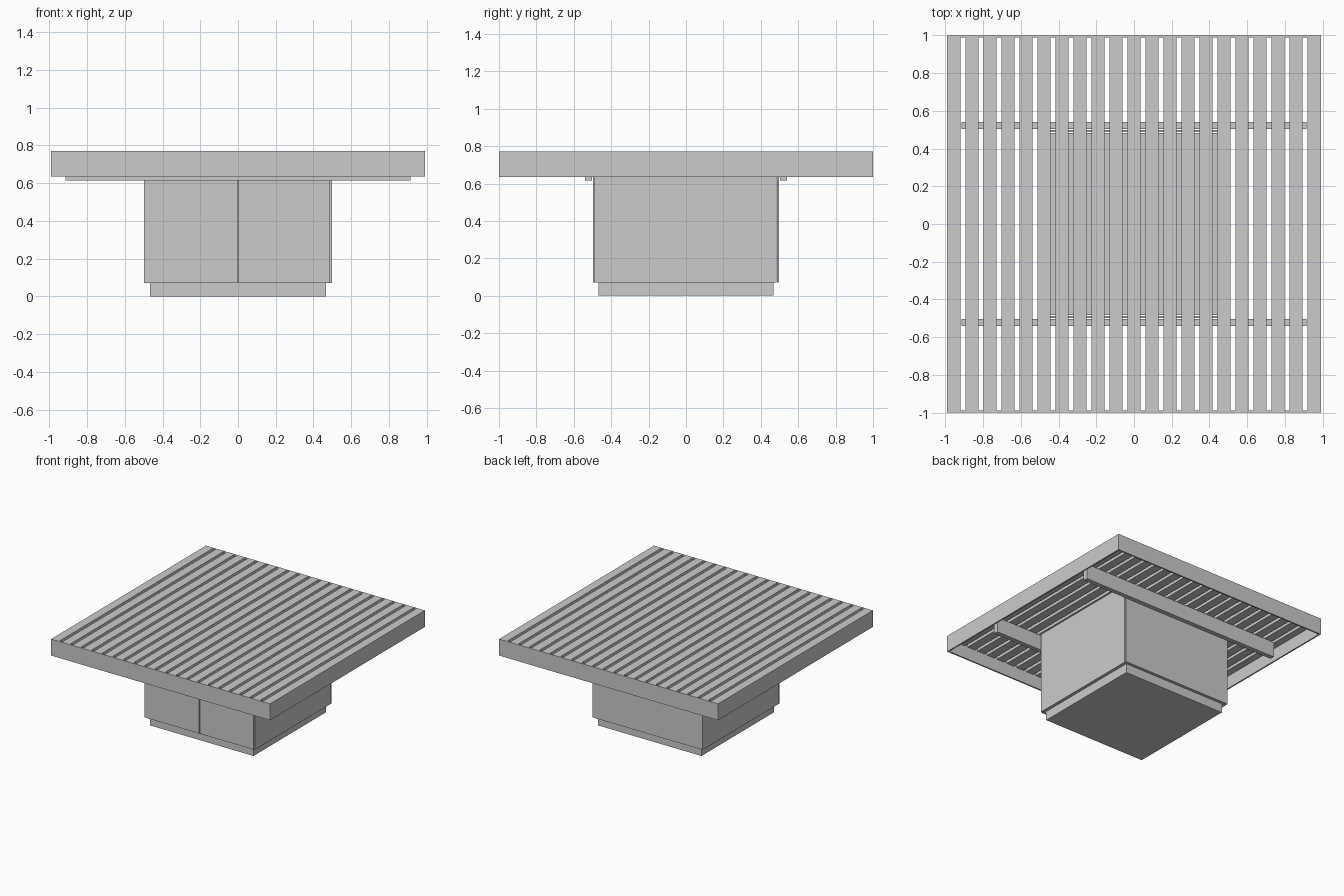
import bpy

if "Cube" in bpy.data.objects:
    bpy.data.objects.remove(bpy.data.objects["Cube"])


def box(name, x0, x1, y0, y1, z0, z1):
    """Axis-aligned box given by its extents."""
    bpy.ops.mesh.primitive_cube_add(size=1, location=((x0 + x1) / 2, (y0 + y1) / 2, (z0 + z1) / 2))
    ob = bpy.context.object
    ob.name = name
    ob.scale = (x1 - x0, y1 - y0, z1 - z0)
    bpy.ops.object.transform_apply(location=False, rotation=False, scale=True)
    return ob


HX, HY = 0.99, 1.0            # half extents of the table top
TOP, SLAT_Z, APRON_Z = 0.77, 0.74, 0.635
T = 0.012                     # apron thickness

# Slatted top: 21 boards with an array modifier
slats = box("top_slats", -HX, -HX + 0.07, -HY + T, HY - T, SLAT_Z, TOP)
arr = slats.modifiers.new("repeat", 'ARRAY')
arr.count = 21
arr.use_relative_offset = False
arr.use_constant_offset = True
arr.constant_offset_displace = ((2 * HX - 0.07) / 20, 0, 0)

# Apron frame around the top
box("apron_front", -HX, HX, -HY, -HY + T, APRON_Z, TOP)
box("apron_back", -HX, HX, HY - T, HY, APRON_Z, TOP)
box("apron_left", -HX, -HX + T, -HY + T, HY - T, APRON_Z, SLAT_Z)
box("apron_right", HX - T, HX, -HY + T, HY - T, APRON_Z, SLAT_Z)

# Support rails under the slats
box("rail_front", -0.915, 0.915, -0.54, -0.503, 0.615, SLAT_Z)
box("rail_back", -0.915, 0.915, 0.503, 0.54, 0.615, SLAT_Z)

# Plinth and cabinet body
box("plinth", -0.467, 0.467, -0.467, 0.467, 0, 0.075)
box("cabinet_body", -0.483, 0.483, -0.483, 0.483, 0.075, SLAT_Z)

# Cladding panels: two front doors, sides and back
P0, P1, Z0 = 0.487, 0.498, 0.07
box("door_left", -P1, -0.003, -P1, -P0, Z0, SLAT_Z)
box("door_right", 0.003, P0, -P1, -P0, Z0, SLAT_Z)
box("side_panel_left", -P1, -P0, -0.484, 0.484, Z0, SLAT_Z)
box("side_panel_right", P0 + 0.001, P1, -0.49, 0.484, Z0, SLAT_Z)
box("back_panel", -P1, P1, P0, P1, Z0, SLAT_Z)
